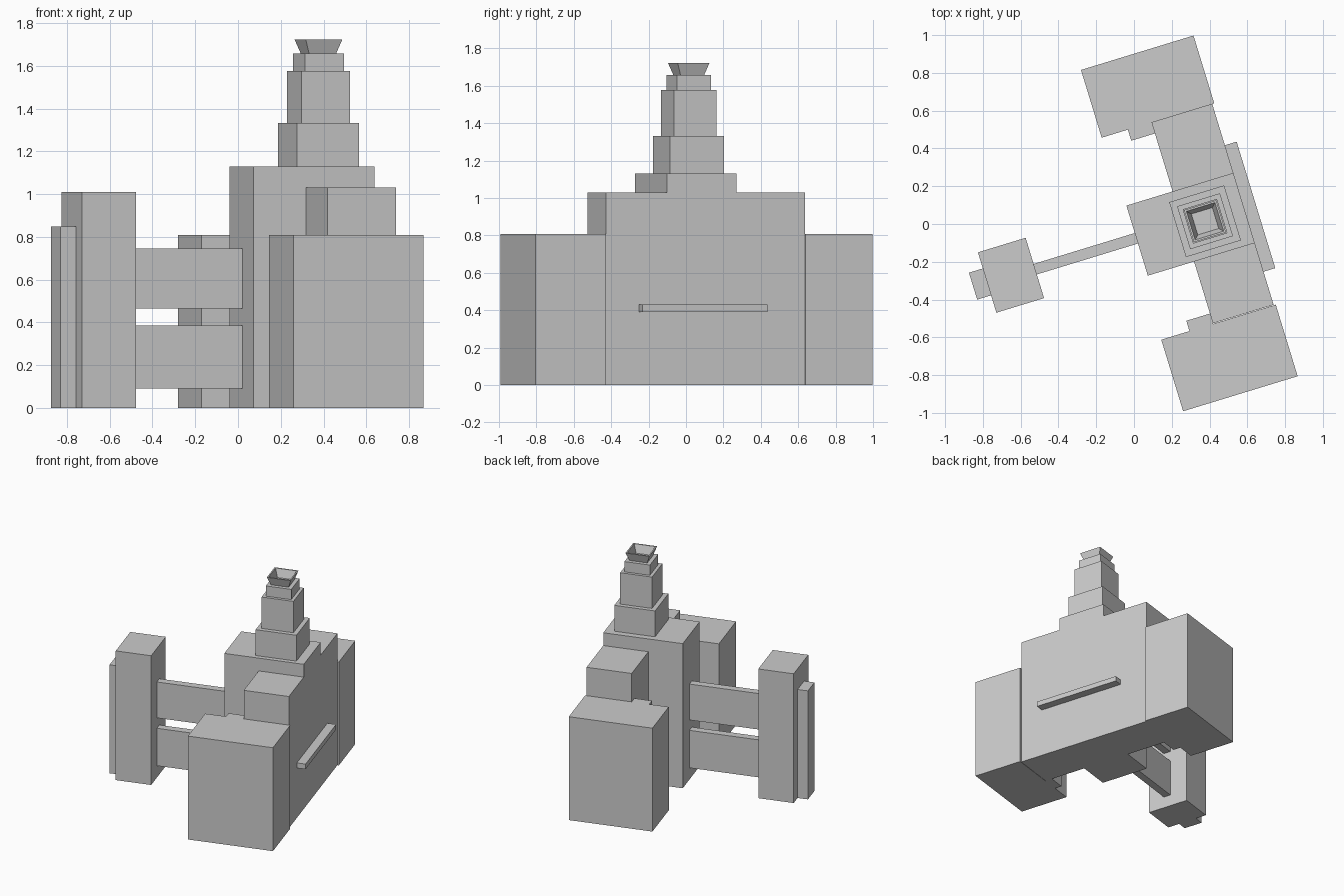
import bpy, bmesh
from math import radians
from mathutils import Matrix

if "Cube" in bpy.data.objects:
    bpy.data.objects.remove(bpy.data.objects["Cube"])

# The whole building is turned 17 degrees about the vertical axis
TURN = Matrix.Rotation(radians(17), 4, 'Z')


def finish(name, bm):
    bmesh.ops.recalc_face_normals(bm, faces=bm.faces)
    me = bpy.data.meshes.new(name)
    bm.to_mesh(me)
    bm.free()
    ob = bpy.data.objects.new(name, me)
    ob.matrix_world = TURN
    bpy.context.collection.objects.link(ob)
    return ob


def box(name, u, v, z):
    """Box given by its (min, max) range on each building axis."""
    bm = bmesh.new()
    bmesh.ops.create_cube(bm, size=1)
    for p in bm.verts:
        for i, (a, b) in enumerate((u, v, z)):
            p.co[i] = a if p.co[i] < 0 else b
    return finish(name, bm)


# Central hall and the wings on both sides of it
box("main_hall", (-.01, .582), (-.283, .105), (0, 1.13))
box("north_wing", (.246, .582), (.105, .488), (0, 1.03))
box("south_wing", (.246, .582), (-.625, -.283), (0, 1.03))

# End blocks with the small fillets in their inner corners
box("north_block", (-.03, .593), (.487, .862), (0, .808))
box("south_block", (-.041, .593), (-1.024, -.628), (0, .808))
box("north_fillet", (.115, .246), (.426, .487), (0, .808))
box("south_fillet", (.115, .246), (-.628, -.571), (0, .808))

# Ledge on the long outer face
box("ledge", (.582, .647), (-.442, .258), (.39, .43))

# Detached tower, its side pier and the two linking bridges
box("side_tower", (-.834, -.57), (-.236, .098), (0, 1.01))
box("side_pier", (-.911, -.834), (-.14, .009), (0, .848))
for name, z in (("lower_bridge", (.092, .385)), ("upper_bridge", (.466, .747))):
    box(name, (-.57, -.01), (-.105, -.047), z)

# Stepped spire
CU, CV = .364, -.096
for i, (w, z0, z1) in enumerate(((.304, 1.13, 1.332),
                                 (.237, 1.332, 1.577),
                                 (.19, 1.577, 1.657))):
    h = w / 2
    box(f"spire_tier_{i + 1}", (CU - h, CU + h), (CV - h, CV + h), (z0, z1))

# Flared hollow cap: square rings lofted from outer foot over the rim to the floor
bm = bmesh.new()
rings = []
for h, z in ((.066, 1.657), (.089, 1.722), (.079, 1.722), (.058, 1.66)):
    rings.append([bm.verts.new((CU + a * h, CV + b * h, z))
                  for a, b in ((-1, -1), (1, -1), (1, 1), (-1, 1))])
for lo, hi in zip(rings, rings[1:]):
    for k in range(4):
        n = (k + 1) % 4
        bm.faces.new((lo[k], lo[n], hi[n], hi[k]))
bm.faces.new(rings[0][::-1])
bm.faces.new(rings[-1])
finish("spire_cap", bm)
